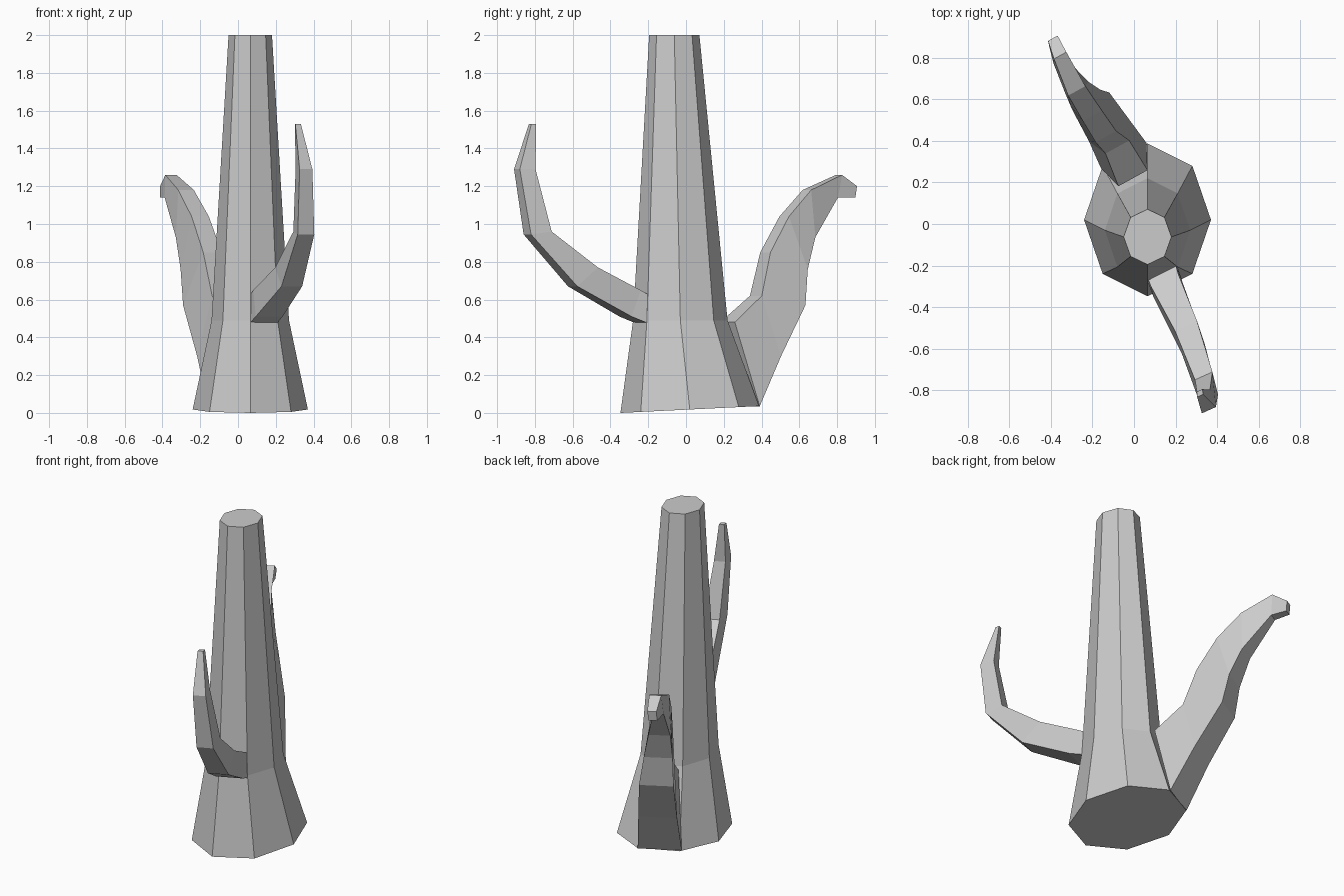
import bpy, bmesh
from math import cos, sin, tau
from mathutils import Vector


def loft(name, rings):
    """Skin a list of equal-sized vertex rings and cap both ends."""
    bm = bmesh.new()
    loops = [[bm.verts.new(p) for p in ring] for ring in rings]
    n = len(loops[0])
    for a, b in zip(loops, loops[1:]):
        for i in range(n):
            j = (i + 1) % n
            bm.faces.new((a[i], a[j], b[j], b[i]))
    bm.faces.new(loops[0][::-1])
    bm.faces.new(loops[-1])
    bmesh.ops.recalc_face_normals(bm, faces=bm.faces)
    mesh = bpy.data.meshes.new(name)
    bm.to_mesh(mesh)
    bm.free()
    obj = bpy.data.objects.new(name, mesh)
    bpy.context.collection.objects.link(obj)
    return obj


def octagon(cx, cy, z, rx, ry, tilt=0.0):
    return [(cx + rx * cos(tau * i / 8), cy + ry * sin(tau * i / 8),
             z + tilt * sin(tau * i / 8)) for i in range(8)]


def branch(name, side, sections):
    """Four-sided limb: each section is upper point, half width, lower point, half width."""
    side = Vector(side).normalized()
    rings = []
    for upper, wu, lower, wl in sections:
        u, l = Vector(upper), Vector(lower)
        rings.append([u - side * wu, u + side * wu, l + side * wl, l - side * wl])
    return loft(name, rings)


# Tapered trunk with flared, slightly tilted foot
loft("trunk", [
    octagon(0.065, 0.02, 0.018, 0.305, 0.367, 0.018),
    octagon(0.065, -0.03, 0.49, 0.205, 0.25),
    octagon(0.065, -0.062, 2.0, 0.115, 0.133),
])

# Slim front branch curving upward
branch("front_branch", (0.91, 0.41, 0), [
    ((0.13, -0.22, 0.62), 0.075, (0.135, -0.235, 0.475), 0.08),
    ((0.147, -0.27, 0.65), 0.072, (0.165, -0.32, 0.51), 0.078),
    ((0.25, -0.49, 0.77), 0.058, (0.285, -0.60, 0.67), 0.06),
    ((0.335, -0.73, 0.96), 0.046, (0.36, -0.84, 0.945), 0.048),
    ((0.335, -0.81, 1.29), 0.033, (0.36, -0.895, 1.29), 0.037),
    ((0.315, -0.80, 1.53), 0.015, (0.318, -0.825, 1.53), 0.016),
])

# Thick rear branch rising from the foot and hooking over at the tip
branch("rear_branch", (0.87, 0.48, 0), [
    ((-0.005, 0.22, 0.48), 0.08, (-0.05, 0.33, 0.035), 0.125),
    ((-0.08, 0.37, 0.62), 0.065, (-0.12, 0.45, 0.30), 0.11),
    ((-0.135, 0.42, 0.85), 0.056, (-0.205, 0.585, 0.57), 0.098),
    ((-0.20, 0.52, 1.04), 0.052, (-0.232, 0.605, 0.76), 0.082),
    ((-0.275, 0.64, 1.18), 0.047, (-0.275, 0.655, 0.93), 0.062),
    ((-0.355, 0.81, 1.26), 0.034, (-0.362, 0.79, 1.14), 0.03),
    ((-0.39, 0.893, 1.20), 0.026, (-0.391, 0.885, 1.14), 0.024),
])
